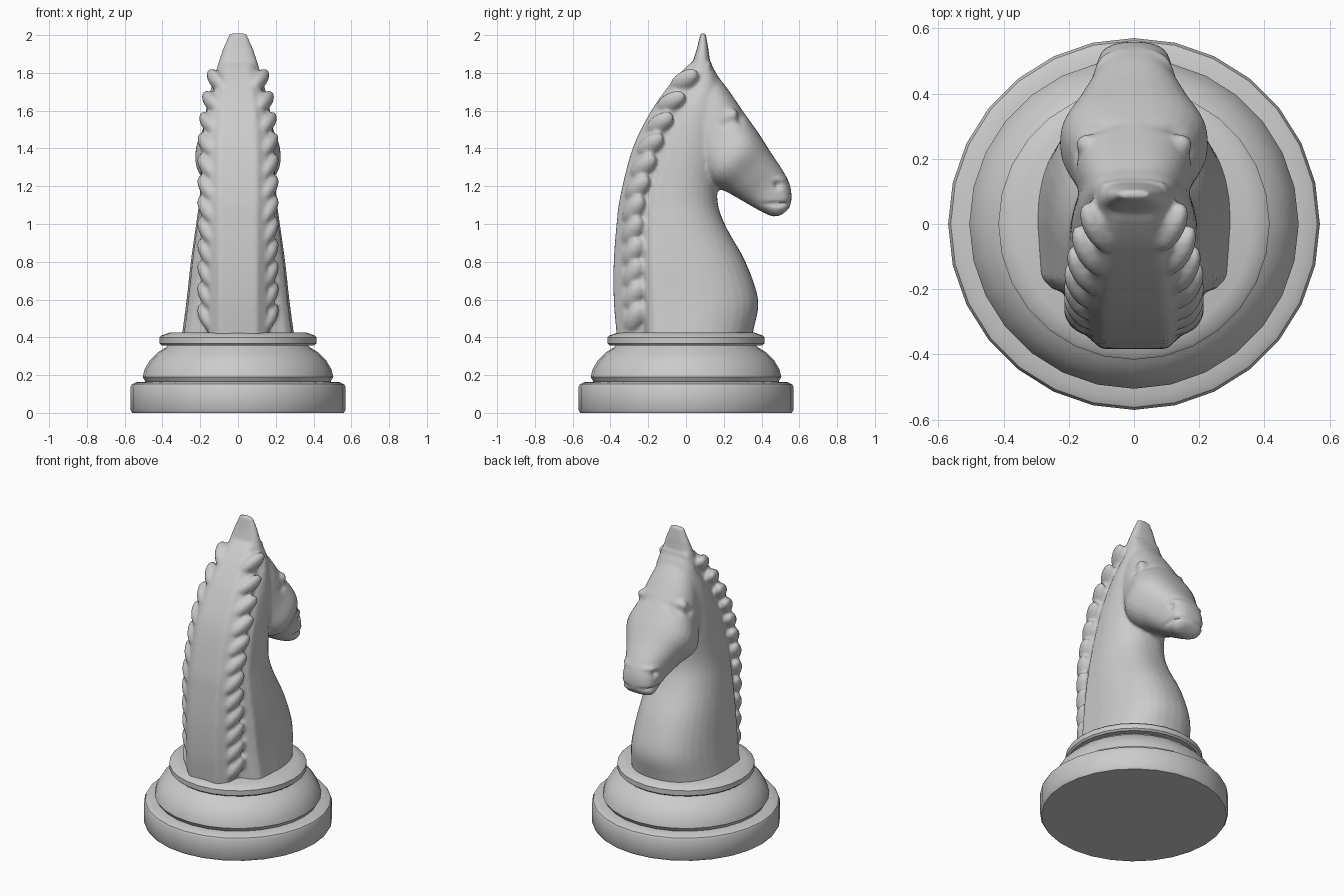
import bpy, bmesh, math
from mathutils import Vector, Matrix

cube = bpy.data.objects.get("Cube")
if cube:
    bpy.data.objects.remove(cube, do_unlink=True)

grey = bpy.data.materials.new("light_grey")
grey.use_nodes = True
grey.diffuse_color = (0.6, 0.6, 0.6, 1)
grey.node_tree.nodes["Principled BSDF"].inputs["Base Color"].default_value = (0.6, 0.6, 0.6, 1)


def make_object(name, bm):
    bmesh.ops.recalc_face_normals(bm, faces=bm.faces)
    mesh = bpy.data.meshes.new(name)
    bm.to_mesh(mesh)
    bm.free()
    obj = bpy.data.objects.new(name, mesh)
    mesh.materials.append(grey)
    bpy.context.collection.objects.link(obj)
    bpy.ops.object.select_all(action='DESELECT')
    obj.select_set(True)
    bpy.context.view_layer.objects.active = obj
    return obj


def loft(bm, rings):
    """Skin closed rings of equal length and cap both ends."""
    loops = [[bm.verts.new(p) for p in ring] for ring in rings]
    n = len(loops[0])
    for a, b in zip(loops, loops[1:]):
        for i in range(n):
            bm.faces.new((a[i], a[(i + 1) % n], b[(i + 1) % n], b[i]))
    bm.faces.new(loops[0])
    bm.faces.new(loops[-1])


def spline(rows, steps):
    """Catmull-Rom interpolation of rows of numbers."""
    pts = [Vector(r) for r in rows]
    out = []
    for i in range(len(pts) - 1):
        p0, p1, p2 = pts[max(i - 1, 0)], pts[i], pts[i + 1]
        p3 = pts[min(i + 2, len(pts) - 1)]
        for s in range(steps):
            t = s / steps
            out.append(0.5 * (2 * p1 + (p2 - p0) * t + (2 * p0 - 5 * p1 + 4 * p2 - p3) * t ** 2
                              + (3 * p1 - p0 - 3 * p2 + p3) * t ** 3))
    return out + [pts[-1]]


def rounded(c, power):
    return math.copysign(abs(c) ** power, c)


# Turned base
profile = [(0.56, 0), (0.57, 0.015), (0.57, 0.135), (0.562, 0.152), (0.54, 0.162), (0.49, 0.165),
           (0.505, 0.19), (0.495, 0.23), (0.465, 0.28), (0.425, 0.32), (0.38, 0.348), (0.37, 0.358),
           (0.405, 0.358), (0.416, 0.368), (0.416, 0.4), (0.405, 0.41), (0.36, 0.426)]
SIDES = 28
bm = bmesh.new()
loft(bm, [[(r * math.sin(math.tau * i / SIDES), r * math.cos(math.tau * i / SIDES), z)
           for i in range(SIDES)] for r, z in profile])
make_object("turned_base", bm)
bpy.ops.object.shade_smooth_by_angle(angle=math.radians(35))

# Neck: height, back, front, half width, mane groove position
neck = spline([(0.36, -0.36, 0.335, 0.305, -0.22), (0.45, -0.37, 0.36, 0.292, -0.225),
               (0.6, -0.382, 0.382, 0.272, -0.23), (0.8, -0.382, 0.315, 0.25, -0.235),
               (1.0, -0.367, 0.205, 0.222, -0.235), (1.15, -0.347, 0.165, 0.203, -0.22),
               (1.4, -0.282, 0.19, 0.19, -0.15), (1.6, -0.183, 0.2, 0.17, -0.06),
               (1.75, -0.075, 0.18, 0.135, 0.03), (1.85, 0.02, 0.13, 0.1, 0.08)], 5)


def neck_ring(row):
    z, back, front, w, groove = row
    k = min(1, w / 0.19)
    half = [(0.1 * k, back), (0.15 * k, back + 0.3 * (groove - back)),
            (0.165 * k, groove), (0.85 * w, groove + 0.025), (0.96 * w, groove + 0.06)]
    mid = groove + 0.4 * (front - groove)
    for i in range(9):
        a = math.pi / 2 * i / 9
        half.append((w * math.cos(a) ** 0.85, mid + (front - mid) * math.sin(a) ** 0.9))
    return [(x, y, z) for x, y in half] + [(0, front, z)] + [(-x, y, z) for x, y in reversed(half)]


bm = bmesh.new()
loft(bm, [neck_ring(r) for r in neck])

# Head: brow y z, jaw y z, half width
head = spline([(0.12, 1.84, -0.01, 1.74, 0.09), (0.21, 1.73, 0.0, 1.52, 0.155),
               (0.3, 1.6, 0.05, 1.34, 0.19), (0.385, 1.48, 0.12, 1.22, 0.228),
               (0.455, 1.37, 0.225, 1.165, 0.175), (0.515, 1.28, 0.32, 1.11, 0.13),
               (0.552, 1.2, 0.4, 1.065, 0.115), (0.558, 1.12, 0.46, 1.04, 0.1),
               (0.54, 1.075, 0.505, 1.048, 0.06)], 5)
rings = []
for y0, z0, y1, z1, w in head:
    ring = []
    for i in range(28):
        a = math.tau * i / 28
        t = 0.5 - 0.5 * rounded(math.cos(a), 0.8)
        ring.append((w * rounded(math.sin(a), 0.85), y0 + (y1 - y0) * t, z0 + (z1 - z0) * t))
    rings.append(ring)
loft(bm, rings)

# Ear crest: height, centre, half depth, half width
ears = [(1.72, 0.07, 0.1, 0.13), (1.8, 0.078, 0.07, 0.12), (1.86, 0.082, 0.046, 0.103),
        (1.93, 0.088, 0.03, 0.08), (1.98, 0.09, 0.02, 0.058), (2.012, 0.09, 0.013, 0.046)]
loft(bm, [[(w * rounded(math.cos(math.tau * i / 20), 0.7),
            c + d * rounded(math.sin(math.tau * i / 20), 0.9), z) for i in range(20)]
          for z, c, d, w in ears])

# Braided mane: slanted locks down both sides
LOCKS = 12
for j in range(LOCKS):
    z = 0.5 + 1.26 * j / (LOCKS - 1)
    a, b = next((p, q) for p, q in zip(neck, neck[1:]) if p[0] <= z <= q[0])
    row = a.lerp(b, (z - a[0]) / (b[0] - a[0]))
    k = min(1, row[3] / 0.19)
    lean = math.atan2(b[4] - a[4], b[0] - a[0])
    for side in (-1, 1):
        place = (Matrix.Translation((side * 0.163 * k, row[4] - 0.045, z))
                 @ Matrix.Rotation(-lean, 4, 'X')
                 @ Matrix.Rotation(side * math.radians(28), 4, 'Y')
                 @ Matrix.Rotation(math.radians(-25), 4, 'X')
                 @ Matrix.Diagonal((0.04, 0.05, 0.092, 1)))
        bmesh.ops.create_uvsphere(bm, u_segments=16, v_segments=12, radius=1, matrix=place)

# Eyes
for side in (-1, 1):
    bmesh.ops.create_uvsphere(bm, u_segments=16, v_segments=12, radius=0.036,
                              matrix=Matrix.Translation((side * 0.142, 0.245, 1.575)))

# Fuse the carving into one skin
horse = make_object("horse_carving", bm)
fuse = horse.modifiers.new("fuse", 'REMESH')
fuse.mode = 'VOXEL'
fuse.voxel_size = 0.0115
soften = horse.modifiers.new("soften", 'SMOOTH')
soften.factor = 0.5
soften.iterations = 5
for m in ("fuse", "soften"):
    bpy.ops.object.modifier_apply(modifier=m)

# Carved dents and swells: y, z, radius y, radius z, depth
dents = [(0.485, 1.205, 0.018, 0.018, 0.02), (0.47, 1.105, 0.05, 0.01, 0.014),
         (0.525, 1.11, 0.03, 0.01, 0.012), (0.215, 1.53, 0.03, 0.02, 0.012),
         (0.29, 1.56, 0.02, 0.03, 0.012), (0.5, 1.235, 0.03, 0.014, -0.01)]
moves = []
for v in horse.data.vertices:
    x, y, z = v.co
    push = 0
    for dy, dz, ry, rz, depth in dents:
        push -= depth * math.exp(-((y - dy) / ry) ** 2 - ((z - dz) / rz) ** 2)
    moves.append(v.normal * push * min(1, abs(x) / 0.05) if push else Vector())
for v, move in zip(horse.data.vertices, moves):
    v.co += move
bpy.ops.object.shade_smooth_by_angle(angle=math.radians(60))
